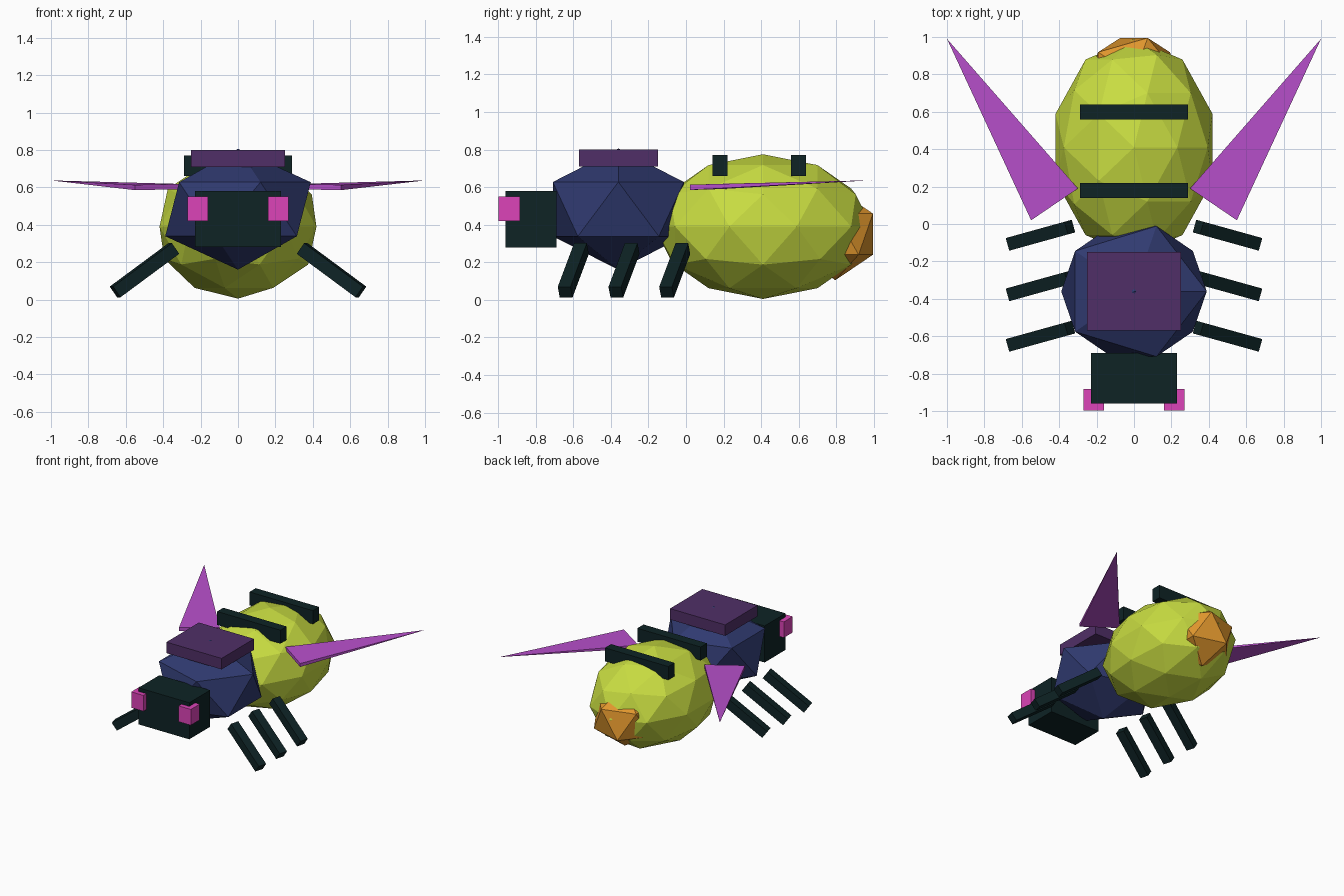
import bpy
import bmesh
from math import radians

cube = bpy.data.objects.get("Cube")
if cube:
    bpy.data.objects.remove(cube, do_unlink=True)


def material(name, *rgb):
    """Flat material from 0-255 display values, stored as linear."""
    col = [((c / 255 + 0.055) / 1.055) ** 2.4 for c in rgb] + [1.0]
    mat = bpy.data.materials.new(name)
    mat.use_nodes = True
    mat.diffuse_color = col
    mat.node_tree.nodes["Principled BSDF"].inputs["Base Color"].default_value = col
    return mat


lime = material("lime", 200, 220, 65)
navy = material("navy", 48, 58, 112)
dark = material("dark teal", 14, 35, 37)
plum = material("plum", 80, 47, 103)
pink = material("pink", 220, 68, 184)
violet = material("violet", 184, 80, 204)
orange = material("orange", 224, 150, 45)


def finish(name, mat):
    obj = bpy.context.object
    obj.name = obj.data.name = name
    obj.data.materials.append(mat)
    return obj


def ball(name, mat, subdivisions, loc, radii):
    bpy.ops.mesh.primitive_ico_sphere_add(subdivisions=subdivisions, radius=1, location=loc)
    finish(name, mat).scale = radii


def box(name, mat, loc, size, rot=(0, 0, 0)):
    bpy.ops.mesh.primitive_cube_add(size=1, location=loc, rotation=rot)
    finish(name, mat).scale = size


def hull(name, mat, points):
    bm = bmesh.new()
    for p in points:
        bm.verts.new(p)
    bmesh.ops.convex_hull(bm, input=bm.verts)
    bmesh.ops.recalc_face_normals(bm, faces=bm.faces)
    mesh = bpy.data.meshes.new(name)
    bm.to_mesh(mesh)
    bm.free()
    mesh.materials.append(mat)
    bpy.context.collection.objects.link(bpy.data.objects.new(name, mesh))


# Body masses
ball("abdomen", lime, 2, (0, 0.41, 0.39), (0.441, 0.58, 0.385))
ball("tail_tip", orange, 1, (0, 0.795, 0.35), (0.265, 0.235, 0.245))
ball("thorax", navy, 1, (0, -0.36, 0.483), (0.435, 0.41, 0.323))

# Back plate, head and abdomen bands
box("back_plate", plum, (0, -0.36, 0.755), (0.5, 0.42, 0.09))
box("head", dark, (0, -0.825, 0.43), (0.46, 0.27, 0.3))
for name, y in (("front_band", 0.18), ("rear_band", 0.6)):
    box(name, dark, (0, y, 0.715), (0.575, 0.08, 0.11))

# Paired parts
for side, s in (("left", 1), ("right", -1)):
    box(side + "_eye", pink, (s * 0.215, -0.94, 0.485), (0.11, 0.115, 0.13))
    for pos, y in (("front", -0.6), ("middle", -0.33), ("rear", -0.06)):
        box(f"{side}_{pos}_leg", dark, (s * 0.5, y, 0.157), (0.4, 0.07, 0.07),
            (0, s * radians(35.5), -s * radians(15.5)))
    # Thin wedge tapering to the wing tip
    hull(side + "_wing", violet, [
        (s * 0.3, 0.19, 0.59), (s * 0.3, 0.19, 0.618),
        (s * 0.55, 0.02, 0.585), (s * 0.55, 0.02, 0.613),
        (s * 1.0, 0.99, 0.637)])
